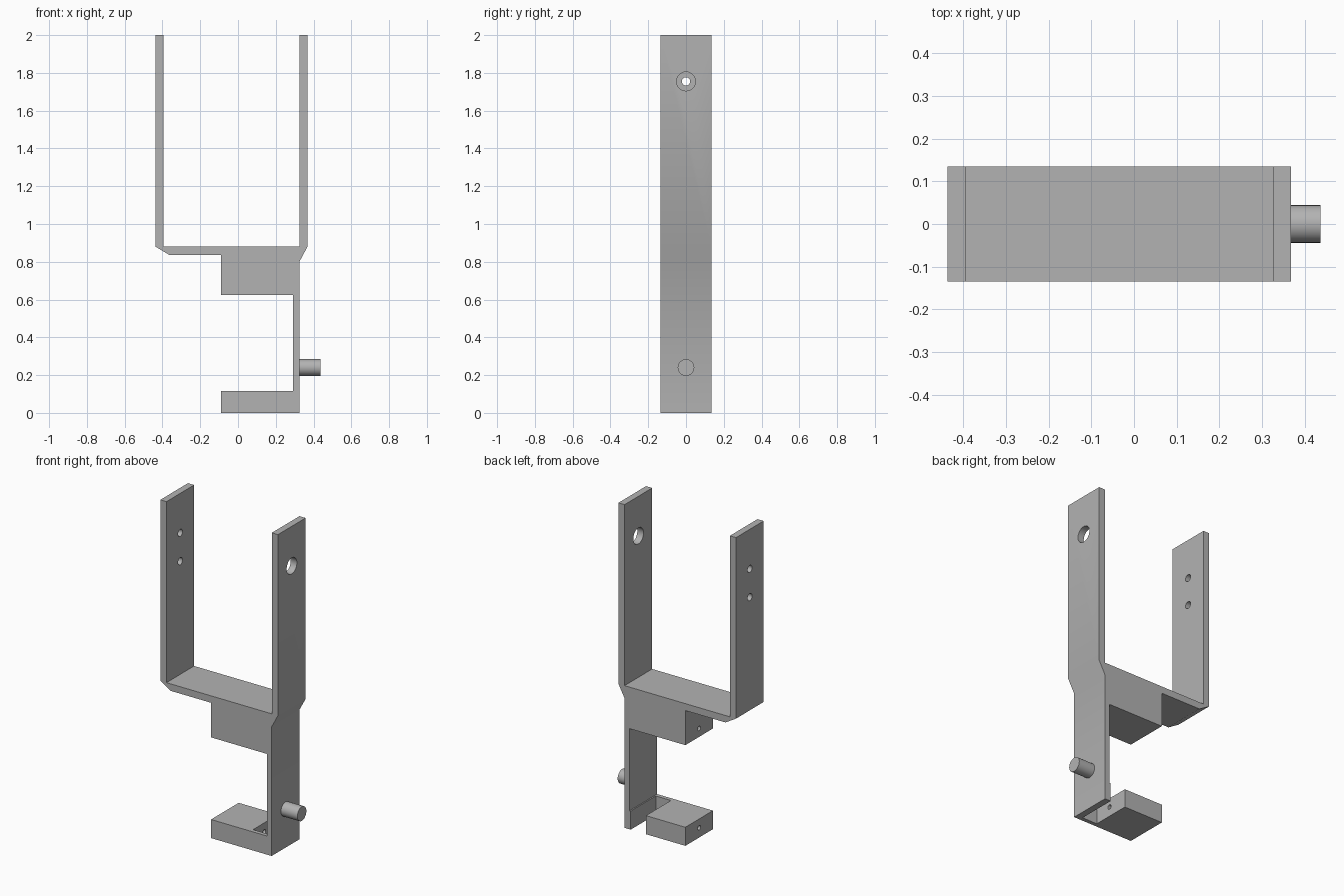
import bpy
import bmesh
import math
from mathutils import Matrix, Vector

cube = bpy.data.objects.get("Cube")
if cube:
    bpy.data.objects.remove(cube, do_unlink=True)

HALF_DEPTH = 0.135

grey = bpy.data.materials.new("plain_grey")
grey.use_nodes = True
grey.diffuse_color = (0.45, 0.45, 0.45, 1)
grey.node_tree.nodes["Principled BSDF"].inputs["Base Color"].default_value = grey.diffuse_color


def finish(name, bm):
    """Turn a bmesh into a grey object in the scene."""
    bmesh.ops.recalc_face_normals(bm, faces=bm.faces)
    mesh = bpy.data.meshes.new(name)
    bm.to_mesh(mesh)
    bm.free()
    mesh.materials.append(grey)
    obj = bpy.data.objects.new(name, mesh)
    bpy.context.collection.objects.link(obj)
    return obj


def extruded(name, profile):
    """Extrude an (x, z) outline through the full depth."""
    bm = bmesh.new()
    face = bm.faces.new([bm.verts.new((x, -HALF_DEPTH, z)) for x, z in profile])
    new = bmesh.ops.extrude_face_region(bm, geom=[face])["geom"]
    verts = [v for v in new if isinstance(v, bmesh.types.BMVert)]
    bmesh.ops.translate(bm, verts=verts, vec=(0, 2 * HALF_DEPTH, 0))
    return finish(name, bm)


def rod(name, x0, x1, z, radius):
    """Cylinder along x, centred on y = 0."""
    bm = bmesh.new()
    place = Matrix.Translation(((x0 + x1) / 2, 0, z)) @ Matrix.Rotation(math.pi / 2, 4, "Y")
    bmesh.ops.create_cone(bm, cap_ends=True, segments=32, radius1=radius,
                          radius2=radius, depth=x1 - x0, matrix=place)
    return finish(name, bm)


def box(name, low, high):
    bm = bmesh.new()
    low, high = Vector(low), Vector(high)
    place = Matrix.Translation((low + high) / 2) @ Matrix.Diagonal((high - low).to_4d())
    bmesh.ops.create_cube(bm, size=1, matrix=place)
    return finish(name, bm)


def select_only(obj):
    bpy.ops.object.select_all(action="DESELECT")
    obj.select_set(True)
    bpy.context.view_layer.objects.active = obj


def cut(target, cutter):
    cutter.hide_render = True
    mod = target.modifiers.new("cut", "BOOLEAN")
    mod.operation = "DIFFERENCE"
    mod.solver = "EXACT"
    mod.object = cutter
    select_only(target)
    bpy.ops.object.modifier_apply(modifier=mod.name)
    bpy.data.objects.remove(cutter, do_unlink=True)


# Forked bracket: two arms, cross plate, upper block, back wall and foot
bracket = extruded("bracket", [
    (-0.437, 2), (-0.437, 0.88), (-0.365, 0.837), (-0.09, 0.837),
    (-0.09, 0.623), (0.292, 0.623), (0.292, 0.115), (-0.09, 0.115),
    (-0.09, 0), (0.325, 0), (0.325, 0.80), (0.368, 0.88),
    (0.368, 2), (0.326, 2), (0.326, 0.88), (-0.395, 0.88), (-0.395, 2),
])

# Slot beside the foot, open at the back and bottom
cut(bracket, box("slot_cutter", (0.18, -0.11, -0.1), (0.284, 0.3, 0.2)))

# Holes: (start x, end x, height, radius)
for hole in [
    (0.25, 0.45, 1.755, 0.05),
    (-0.5, -0.3, 1.755, 0.022),
    (-0.5, -0.3, 1.58, 0.022),
    (-0.2, 0.18, 0.675, 0.014),
    (-0.2, 0.22, 0.06, 0.014),
]:
    cut(bracket, rod("hole_cutter", *hole))

# Round pin on the outside of the wall
pin = rod("pin", 0.315, 0.437, 0.24, 0.044)

for obj in (bracket, pin):
    select_only(obj)
    bpy.ops.object.shade_smooth_by_angle(angle=math.radians(30))
